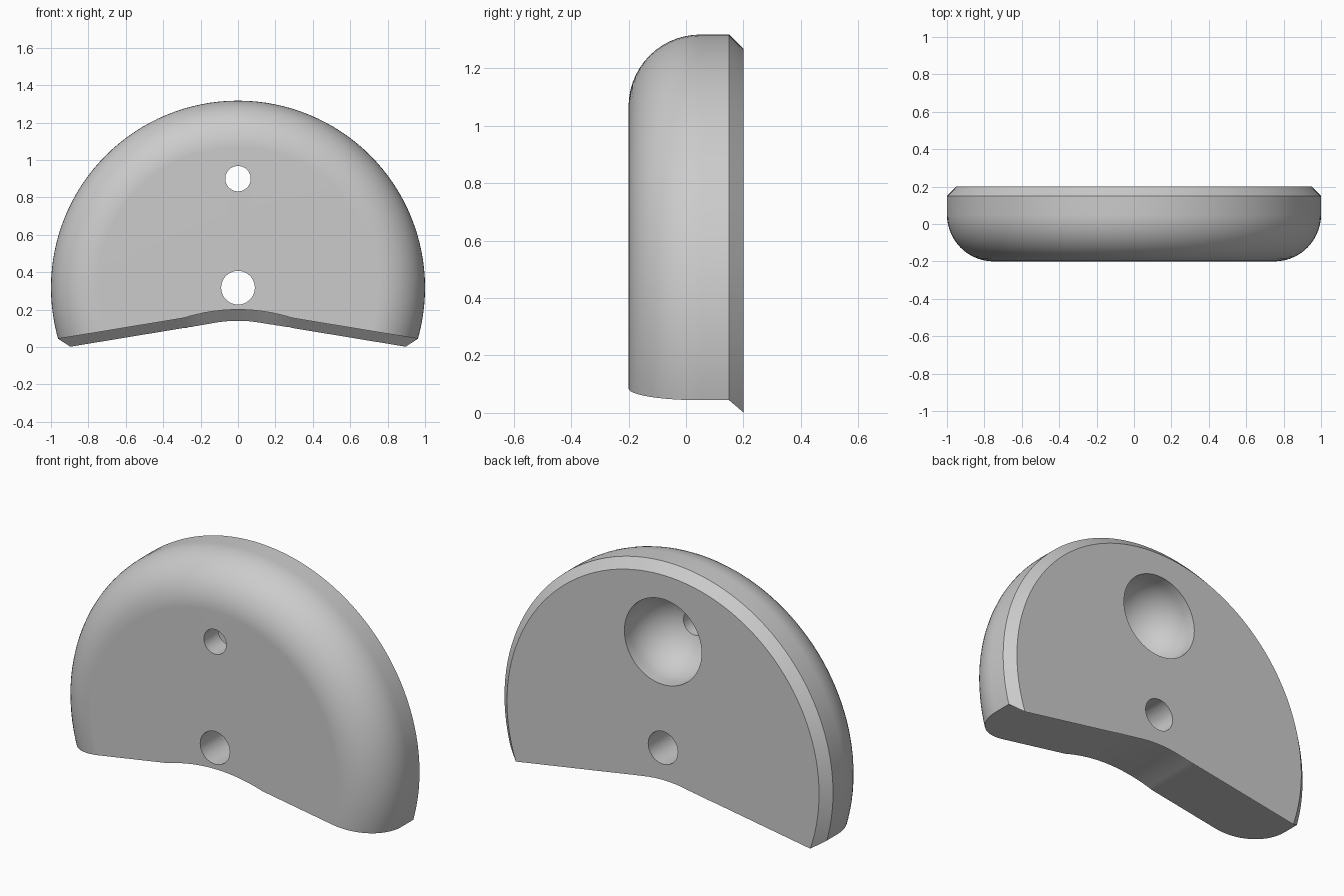
import bpy, bmesh, math
from mathutils import Matrix, Vector

cube = bpy.data.objects.get("Cube")
if cube:
    bpy.data.objects.remove(cube, do_unlink=True)

HUB_Z = 0.317      # centre of the round outline
BACK, FRONT = 0.2, -0.2
CHAMFER = 0.05

grey = bpy.data.materials.new("plain grey")
grey.use_nodes = True
colour = (0.6, 0.6, 0.6, 1)
grey.diffuse_color = colour
grey.node_tree.nodes["Principled BSDF"].inputs["Base Color"].default_value = colour


def make_object(name, bm):
    bmesh.ops.recalc_face_normals(bm, faces=bm.faces)
    mesh = bpy.data.meshes.new(name)
    bm.to_mesh(mesh)
    bm.free()
    mesh.materials.append(grey)
    obj = bpy.data.objects.new(name, mesh)
    bpy.context.collection.objects.link(obj)
    return obj


def lathe(name, profile, z, steps):
    """Spin (radius, y) points about a y-parallel axis at height z."""
    bm = bmesh.new()
    verts = [bm.verts.new((r, y, z)) for r, y in profile]
    edges = [bm.edges.new(pair) for pair in zip(verts, verts[1:])]
    bmesh.ops.spin(bm, geom=verts + edges, cent=(0, 0, z), axis=(0, 1, 0),
                   angle=math.tau, steps=steps, use_duplicate=False)
    bmesh.ops.remove_doubles(bm, verts=bm.verts, dist=0.0001)
    return make_object(name, bm)


def arc(r0, y0, radius, start, end, count):
    angles = [math.radians(start + (end - start) * i / count) for i in range(count + 1)]
    return [(r0 + radius * math.cos(a), y0 + radius * math.sin(a)) for a in angles]


def edge_height(x, half, crown, drop):
    """Shallow arch in the middle, straight slopes outside it."""
    x = abs(x)
    if x < half:
        return crown - drop * (x / half) ** 2
    return crown - drop - 0.165 * (x - half)


# Rounded disc with a chamfered back rim
rounding = arc(0.75, 0.05, 0.25, -90, 0, 14)
body = lathe("rounded_body", [(0, FRONT)] + rounding +
             [(1, BACK - CHAMFER), (1 - CHAMFER, BACK), (0, BACK)], HUB_Z, 128)

# Lower cutter: arched underside that flares down towards the back
bm = bmesh.new()
xs = sorted([s * i * 0.29 / 10 for i in range(1, 11) for s in (-1, 1)] + [0, -1.2, 1.2])
rings = []
for y, blend in ((-0.4, 0), (BACK - CHAMFER, 0), (BACK + CHAMFER, 2)):
    ring = []
    for x in xs:
        front_z = edge_height(x, 0.29, 0.2, 0.045)
        back_z = edge_height(x, 0.13, 0.14, 0.012)
        ring.append(bm.verts.new((x, y, front_z + (back_z - front_z) * blend)))
    ring += [bm.verts.new((1.2, y, -1)), bm.verts.new((-1.2, y, -1))]
    rings.append(ring)
for a, b in zip(rings, rings[1:]):
    for i in range(len(a)):
        j = (i + 1) % len(a)
        bm.faces.new((a[i], a[j], b[j], b[i]))
bm.faces.new(rings[0])
bm.faces.new(rings[-1])
cutters = [make_object("underside_cutter", bm)]


# Through holes and the round-bottomed socket in the back
def hole(name, radius, z):
    return lathe(name, [(0, -0.4), (radius, -0.4), (radius, 0.4), (0, 0.4)], z, 48)


cutters.append(hole("lower_hole_cutter", 0.09, HUB_Z))
cutters.append(lathe("socket_cutter", [(0, 0.3), (0.235, 0.3)] +
                     arc(0, 0.15, 0.235, 0, -90, 16), 0.9, 64))
cutters.append(hole("upper_hole_cutter", 0.068, 0.9))

bpy.ops.object.select_all(action='DESELECT')
bpy.context.view_layer.objects.active = body
body.select_set(True)
for cutter in cutters:
    cutter.hide_render = True
    mod = body.modifiers.new(cutter.name, 'BOOLEAN')
    mod.operation = 'DIFFERENCE'
    mod.solver = 'EXACT'
    mod.object = cutter
    bpy.ops.object.modifier_apply(modifier=mod.name)
    bpy.data.objects.remove(cutter, do_unlink=True)

# Smooth curves, crisp edges
bpy.ops.object.shade_smooth_by_angle(angle=math.radians(25))
weighted = body.modifiers.new("weighted_normals", 'WEIGHTED_NORMAL')
weighted.keep_sharp = True
